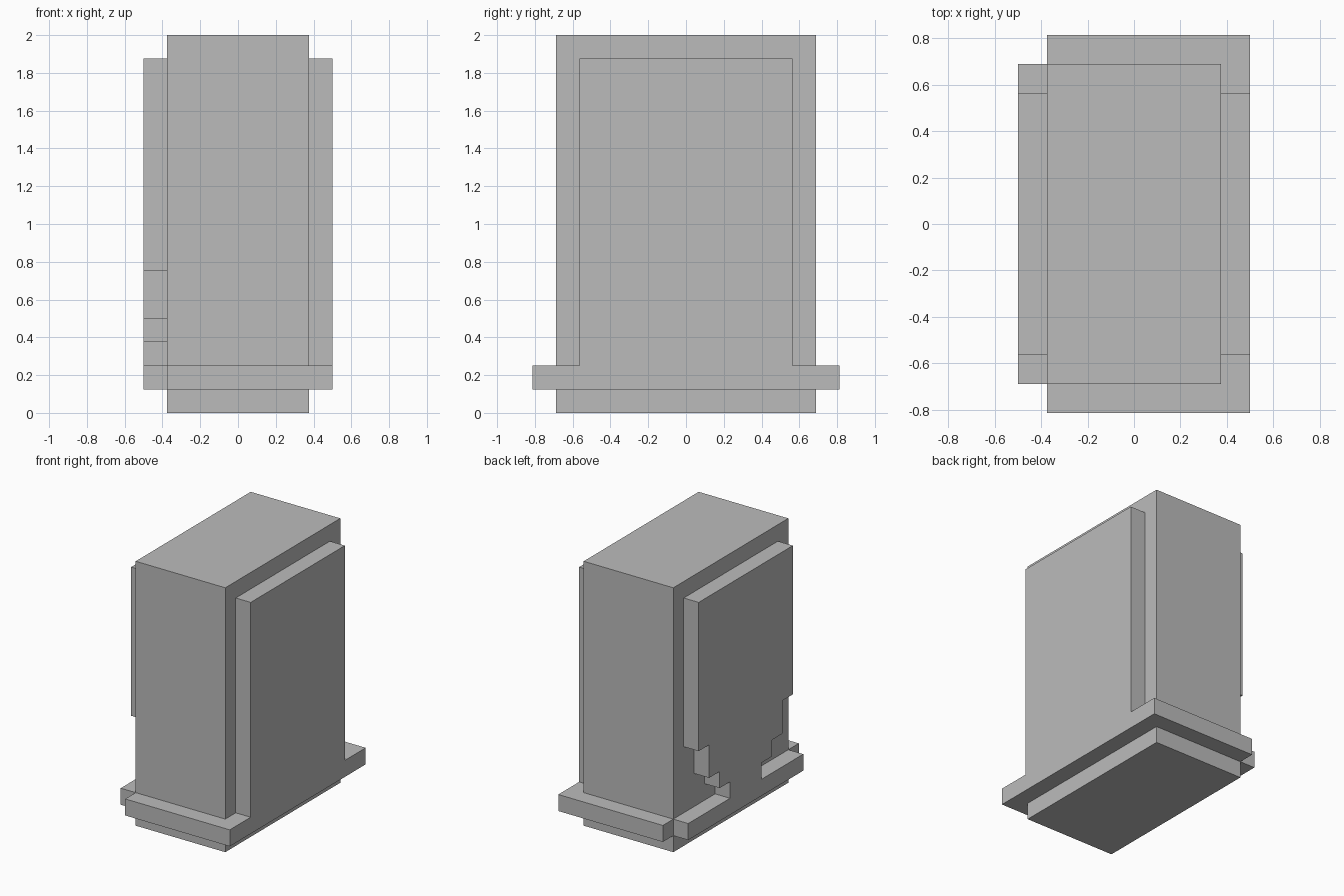
import bpy
import bmesh
from mathutils import Vector

cube = bpy.data.objects.get("Cube")
if cube:
    bpy.data.objects.remove(cube, do_unlink=True)

grey = bpy.data.materials.new("plain_grey")
grey.use_nodes = True
grey.diffuse_color = (0.5, 0.5, 0.5, 1)
grey.node_tree.nodes["Principled BSDF"].inputs["Base Color"].default_value = (0.5, 0.5, 0.5, 1)

U = 0.125                       # module that every part is sized in
BODY_X, BODY_Y = 3 * U, 5.5 * U  # half sizes of the body


def prism(name, points, push):
    """Extrude a flat outline along the push vector."""
    bm = bmesh.new()
    face = bm.faces.new([bm.verts.new(p) for p in points])
    moved = bmesh.ops.extrude_face_region(bm, geom=[face])["geom"]
    verts = [v for v in moved if isinstance(v, bmesh.types.BMVert)]
    bmesh.ops.translate(bm, verts=verts, vec=Vector(push))
    bmesh.ops.recalc_face_normals(bm, faces=bm.faces)
    mesh = bpy.data.meshes.new(name)
    bm.to_mesh(mesh)
    bm.free()
    mesh.materials.append(grey)
    obj = bpy.data.objects.new(name, mesh)
    bpy.context.collection.objects.link(obj)
    return obj


def mirrored(half):
    """Complete a half outline by mirroring its second coordinate."""
    return half + [(a, -b, c) for a, b, c in reversed(half)]


# Main upright block
prism("body", mirrored([(-BODY_X, BODY_Y, 0), (BODY_X, BODY_Y, 0)]), (0, 0, 16 * U))

# Ledge wrapping the front, left side and back
trim = prism("wrapped_ledge", mirrored([
    (BODY_X, BODY_Y, U), (-BODY_X, BODY_Y, U),
    (-BODY_X, BODY_Y + U, U), (BODY_X + U, BODY_Y + U, U)]), (0, 0, U))

# Left panel, joined to the ledge below it
panel = prism("left_panel", mirrored([
    (BODY_X, 4.5 * U, 2 * U), (BODY_X + U, 4.5 * U, 2 * U)]), (0, 0, 13 * U))
join = trim.modifiers.new("join_panel", "BOOLEAN")
join.operation = "UNION"
join.solver = "EXACT"
join.object = panel
bpy.context.view_layer.objects.active = trim
bpy.ops.object.modifier_apply(modifier=join.name)
bpy.data.objects.remove(panel, do_unlink=True)
trim.name = "ledge_and_left_panel"
bm = bmesh.new()
bm.from_mesh(trim.data)
bmesh.ops.dissolve_limit(bm, angle_limit=0.01, verts=bm.verts, edges=bm.edges)
bm.to_mesh(trim.data)
bm.free()

# Right panel stepping inward down to its own ledge
steps = [(4.5, 15), (4.5, 6), (3.5, 6), (3.5, 4), (2.5, 4), (2.5, 3),
         (1.5, 3), (1.5, 2), (5.5, 2), (5.5, 1)]
prism("stepped_right_panel",
      mirrored([(-BODY_X, y * U, z * U) for y, z in steps]), (-U, 0, 0))
